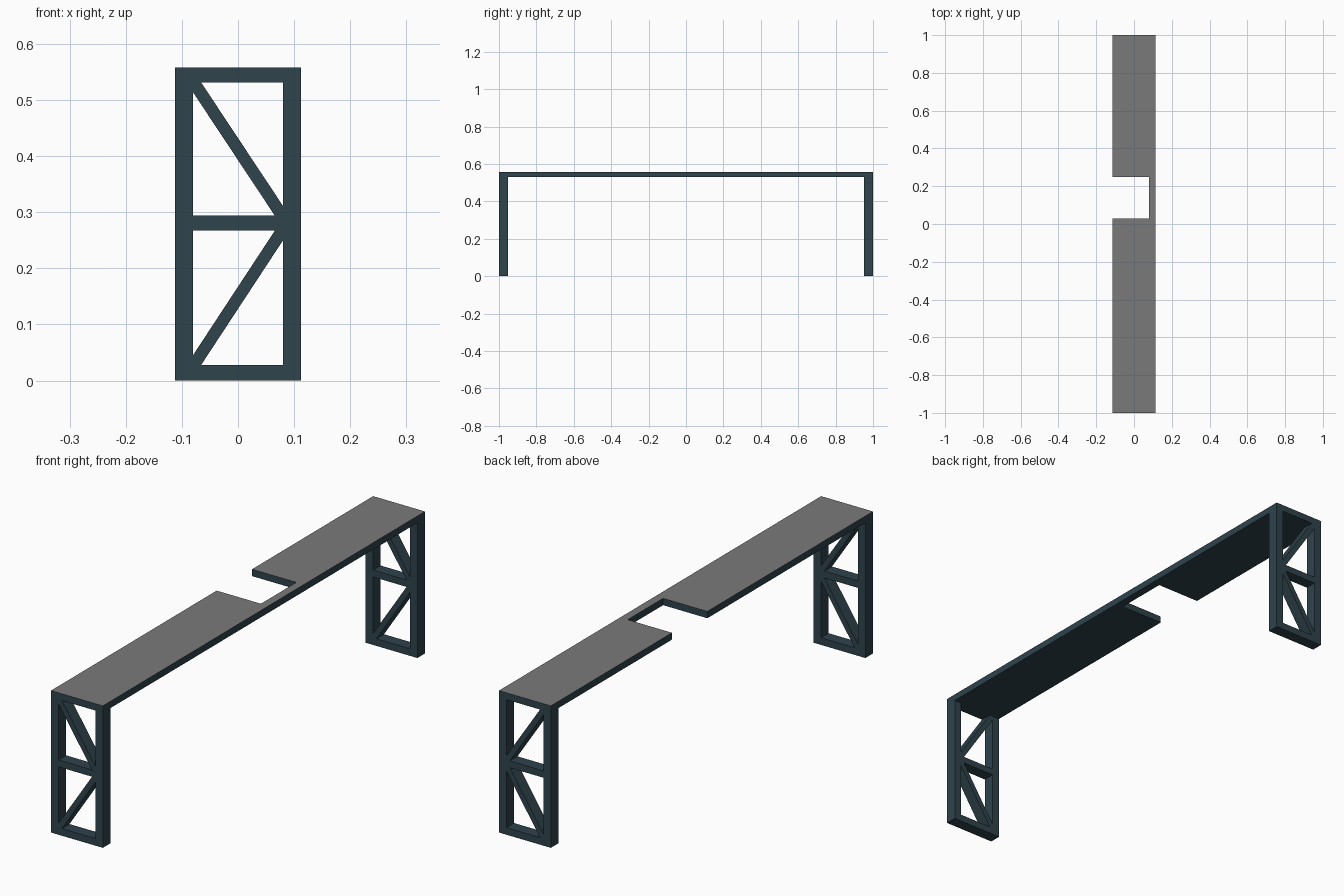
import bpy, bmesh
from mathutils import Vector

if "Cube" in bpy.data.objects:
    bpy.data.objects.remove(bpy.data.objects["Cube"])

W, H = 0.1125, 0.558        # half width, total height
PI, DECK = 0.08, 0.531      # inner edge of posts, underside of deck
LEG = 0.047                 # leg thickness along y
LOW, M0, M1 = 0.028, 0.267, 0.294   # bottom rail top, middle rail


def material(name, rgb):
    m = bpy.data.materials.new(name)
    m.diffuse_color = (*rgb, 1)
    m.use_nodes = True
    m.node_tree.nodes["Principled BSDF"].inputs["Base Color"].default_value = m.diffuse_color
    return m


slate = material("dark slate", (0.028, 0.056, 0.073))
grey = material("grey top", (0.195, 0.195, 0.195))


def prism(bm, points, offset):
    """Extrude a flat outline by an offset vector."""
    face = bm.faces.new([bm.verts.new(p) for p in points])
    new = bmesh.ops.extrude_face_region(bm, geom=[face])["geom"]
    verts = [v for v in new if isinstance(v, bmesh.types.BMVert)]
    bmesh.ops.translate(bm, verts=verts, vec=Vector(offset))


def finish(bm, name):
    bmesh.ops.recalc_face_normals(bm, faces=bm.faces)
    mesh = bpy.data.meshes.new(name)
    bm.to_mesh(mesh)
    bm.free()
    ob = bpy.data.objects.new(name, mesh)
    bpy.context.collection.objects.link(ob)
    mesh.materials.append(slate)
    return ob


def rect(x0, x1, z0, z1):
    return [(x0, z0), (x1, z0), (x1, z1), (x0, z1)]


def brace(zc, zm, s):
    """Diagonal from left corner (height zc) to right at the middle rail (zm)."""
    a, b = 0.0145 * s, 0.0175 * s
    return [(-PI, zc), (-PI + 0.0145, zc), (PI, zm - b * s * s),
            (PI, zm), (PI - 0.0145, zm), (-PI, zc + b)]


# Legs: posts, rails and diagonal braces
members = [
    rect(-W, -PI, 0, DECK), rect(PI, W, 0, DECK),
    rect(-PI, PI, 0, LOW), rect(-PI, PI, M0, M1),
    brace(LOW, M0, 1), brace(DECK, M1, -1),
]
for name, y in (("front_leg", -1), ("back_leg", 1 - LEG)):
    bm = bmesh.new()
    for outline in members:
        prism(bm, [(x, y, z) for x, z in outline], (0, LEG, 0))
    finish(bm, name)

# Deck with a notch open on the left side
outline = [(-W, -1), (W, -1), (W, 1), (-W, 1),
           (-W, 0.248), (PI, 0.248), (PI, 0.028), (-W, 0.028)]
bm = bmesh.new()
prism(bm, [(x, y, DECK) for x, y in outline], (0, 0, H - DECK))
deck = finish(bm, "deck")

# Grey upper surface, slate edges and underside
deck.data.materials.append(grey)
for p in deck.data.polygons:
    p.material_index = int(p.normal.z > 0.9)
